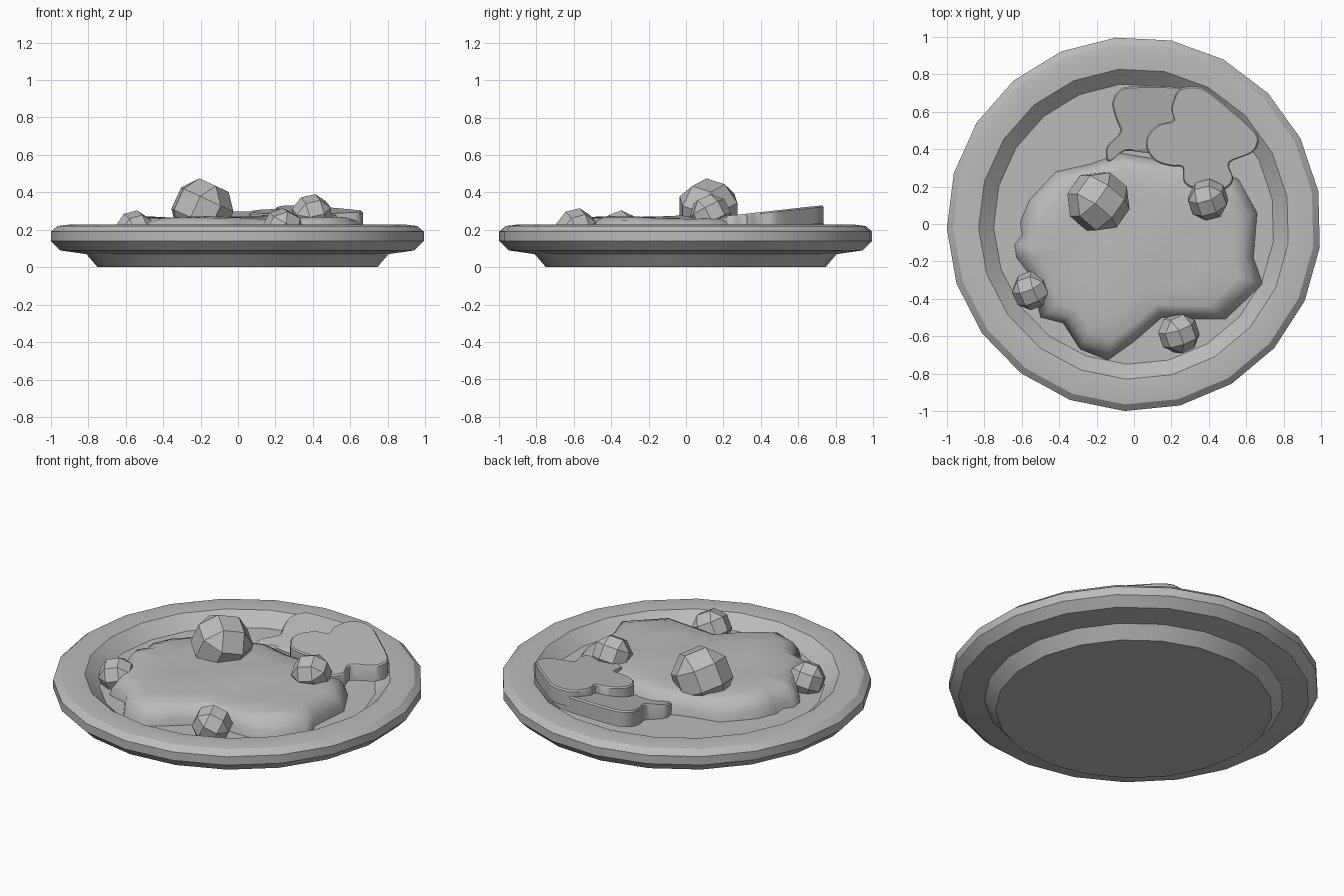
import bpy, bmesh, math
from mathutils import Vector, Matrix, Euler

cube = bpy.data.objects.get("Cube")
if cube:
    bpy.data.objects.remove(cube, do_unlink=True)

grey = bpy.data.materials.new("plain_grey")
grey.use_nodes = True
colour = (0.5, 0.5, 0.5, 1)
grey.diffuse_color = colour
grey.node_tree.nodes["Principled BSDF"].inputs["Base Color"].default_value = colour


def finish(name, bm, smooth_angle=None):
    """Turn a bmesh into a named, coloured object."""
    bmesh.ops.recalc_face_normals(bm, faces=bm.faces)
    mesh = bpy.data.meshes.new(name)
    bm.to_mesh(mesh)
    bm.free()
    mesh.materials.append(grey)
    obj = bpy.data.objects.new(name, mesh)
    bpy.context.collection.objects.link(obj)
    if smooth_angle:
        bpy.ops.object.select_all(action="DESELECT")
        obj.select_set(True)
        bpy.context.view_layer.objects.active = obj
        bpy.ops.object.shade_smooth_by_angle(angle=math.radians(smooth_angle))
    return obj


def loft(bm, rings):
    """Bridge equal-length closed rings of vertices."""
    for a, b in zip(rings, rings[1:]):
        for i in range(len(a)):
            j = (i + 1) % len(a)
            bm.faces.new((a[i], a[j], b[j], b[i]))


def soften(points, steps=4):
    """Closed smooth curve through the outline points."""
    pts = [Vector(p) for p in points]
    n, out = len(pts), []
    for i in range(n):
        a, b, c, d = (pts[(i + k) % n] for k in (-1, 0, 1, 2))
        for s in range(steps):
            t = s / steps
            out.append(b + (c - a) * (t / 2)
                       + (a * 2 - b * 5 + c * 4 - d) * (t * t / 2)
                       + (b * 3 - a - c * 3 + d) * (t ** 3 / 2))
    return out


# Plate: a turned profile with few sides
SIDES, START = 21, math.radians(95.7)
profile = [(.75, 0), (.81, .07), (.95, .09), (1.0, .14), (1.0, .19),
           (.965, .22), (.91, .227), (.83, .222), (.75, .15)]
bm = bmesh.new()
rings = []
for r, z in profile:
    angles = [START + math.tau * i / SIDES for i in range(SIDES)]
    rings.append([bm.verts.new((r * math.cos(a), r * math.sin(a), z)) for a in angles])
loft(bm, rings)
bm.faces.new(rings[0])
bm.faces.new(rings[-1])
finish("plate", bm, 25)

# Spread food: an irregular outline lofted into a low mound
mound_outline = [(-.07, .38), (-.24, .32), (-.42, .28), (-.56, .13), (-.61, .01),
                 (-.6, -.06), (-.64, -.11), (-.63, -.18), (-.56, -.27), (-.5, -.5),
                 (-.38, -.53), (-.29, -.67), (-.14, -.73), (0, -.63), (.15, -.5),
                 (.3, -.51), (.49, -.51), (.69, -.32), (.64, -.18), (.66, .06),
                 (.56, .24), (.3, .34), (.11, .35)]
bm = bmesh.new()
rings = []
for scale, z in [(1, .14), (.98, .19), (.92, .245), (.82, .265), (.55, .265), (.25, .268)]:
    ring = []
    for x, y in mound_outline:
        px, py = x * scale, -.1 + (y + .1) * scale
        ripple = .008 * math.sin(px * 9) * math.cos(py * 8) if scale < .95 else 0
        ring.append(bm.verts.new((px, py, z + ripple)))
    rings.append(ring)
loft(bm, rings)
centre = bm.verts.new((0, -.1, .27))
for i, v in enumerate(rings[-1]):
    bm.faces.new((v, rings[-1][(i + 1) % len(mound_outline)], centre))
bm.faces.new(rings[0])
finish("food_mound", bm, 60)


# Garnish leaves: lobed slabs that slope up toward the back
def leaf(name, outline, base, slope, thick=.095, bevel=.008):
    pts = soften(outline)
    bm = bmesh.new()
    mid = sum(pts, Vector((0, 0))) / len(pts)
    rings = []
    for drop, inset in [(thick, 0), (bevel, 0), (0, bevel)]:
        ring = []
        for p in pts:
            q = p + (mid - p).normalized() * inset
            ring.append(bm.verts.new((q.x, q.y, base + slope * p.y - drop)))
        rings.append(ring)
    loft(bm, rings)
    bm.faces.new(rings[0])
    bm.faces.new(rings[-1])
    finish(name, bm, 35)


leaf("upper_leaf", [(.235, .71), (.3, .735), (.38, .72), (.49, .635), (.65, .49),
                    (.66, .42), (.62, .375), (.51, .325), (.53, .235), (.47, .18),
                    (.35, .18), (.27, .22), (.26, .3), (.19, .31), (.11, .34),
                    (.065, .41), (.075, .475), (.13, .53), (.21, .555), (.2, .62)],
     .252, .107)
leaf("lower_leaf", [(-.115, .65), (-.08, .715), (0, .735), (.25, .73), (.38, .69),
                    (.46, .59), (.4, .48), (.22, .4), (.08, .38), (-.05, .39),
                    (-.13, .335), (-.15, .37), (-.14, .42), (-.075, .49), (-.1, .57)],
     .15, .2)


# Round bites: cubes with every edge cut back
def bite(name, location, half, turn):
    bm = bmesh.new()
    bmesh.ops.create_cube(bm, size=2 * half)
    bmesh.ops.bevel(bm, geom=bm.edges[:], offset=half * .58, segments=1,
                    affect="EDGES", offset_type="OFFSET")
    rot = Euler([math.radians(a) for a in turn]).to_matrix().to_4x4()
    bmesh.ops.transform(bm, matrix=Matrix.Translation(location) @ rot, verts=bm.verts)
    finish(name, bm)


bite("large_bite", (-.19, .12, .305), .147, (20, 15, 55))
bite("right_bite", (.395, .13, .28), .096, (25, -12, 15))
bite("front_bite", (.24, -.585, .205), .096, (15, 25, 25))
bite("left_bite", (-.55, -.355, .2), .09, (20, -15, 20))
